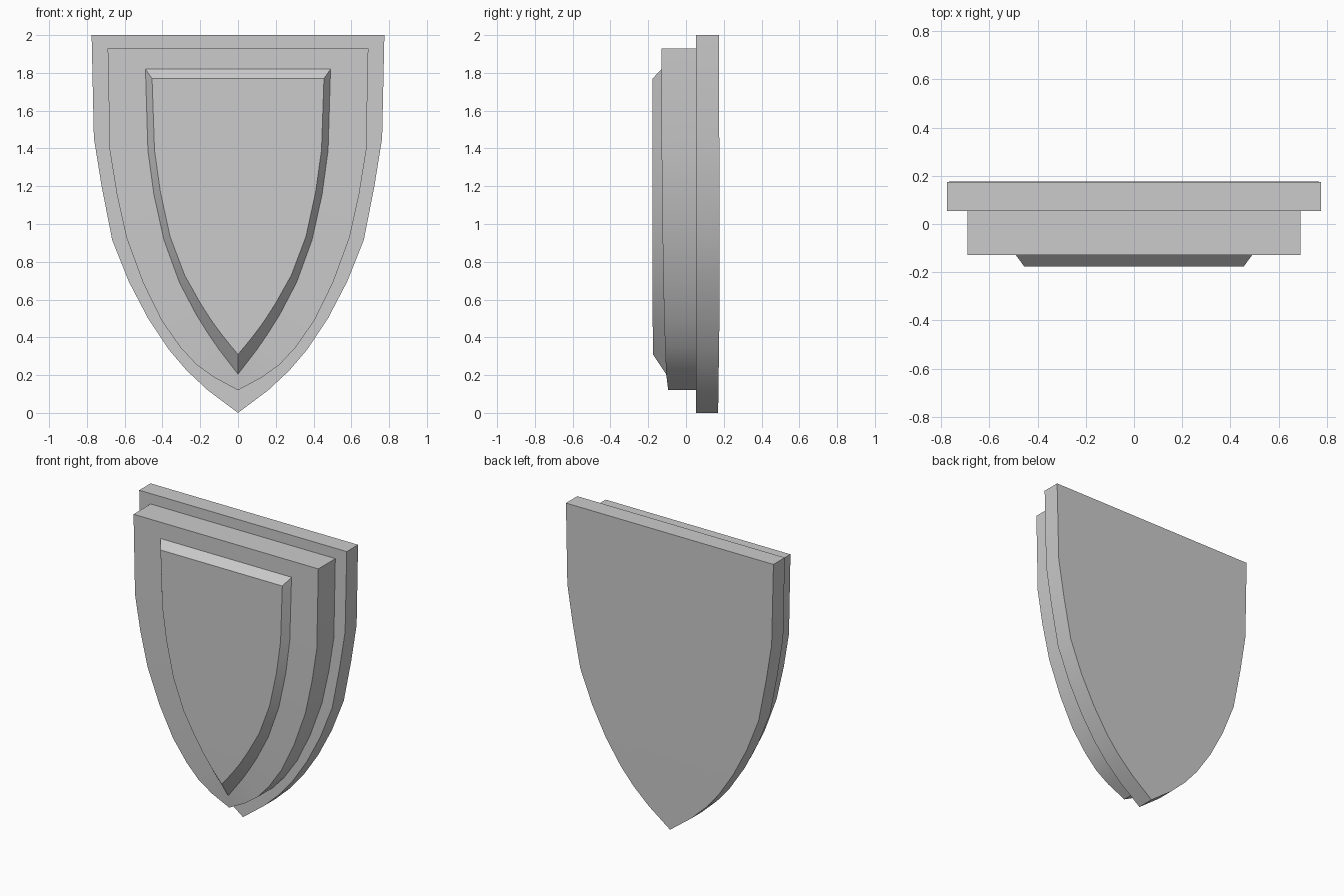
import bpy, bmesh

if "Cube" in bpy.data.objects:
    bpy.data.objects.remove(bpy.data.objects["Cube"])

# Half outlines (x, z) from the top corner down to the tip, same count each
plate = [(.775, 2.0), (.763, 1.455), (.722, 1.2), (.666, .915), (.577, .693),
         (.476, .5), (.366, .335), (.272, .225), (.16, .12), (0, 0)]
body = [(.69, 1.93), (.679, 1.39), (.642, 1.16), (.59, .926), (.503, .69),
        (.405, .49), (.306, .348), (.22, .255), (.125, .187), (0, .12)]
panel = [(.49, 1.82), (.477, 1.39), (.445, 1.155), (.392, .915), (.31, .69),
         (.222, .522), (.155, .415), (.1, .335), (.05, .27), (0, .205)]
face = [(.455, 1.77), (.442, 1.39), (.411, 1.17), (.36, .935), (.283, .73),
        (.2, .582), (.138, .485), (.09, .42), (.045, .363), (0, .31)]


def bend(z, stops):
    """Piecewise linear depth along the height."""
    for (z0, y0), (z1, y1) in zip(stops, stops[1:]):
        if z <= z1:
            return y0 + (y1 - y0) * (z - z0) / (z1 - z0)
    return stops[-1][1]


rear = [(0, .17), (.5, .177), (1.2, .177), (2, .174)]
step = [(0, .053), (2, .053)]
front = [(.12, -.094), (.205, -.105), (.5, -.116), (1.0, -.125), (1.4, -.129), (2, -.129)]
raised = [(0, -.173), (.6, -.177), (2, -.177)]

bm = bmesh.new()


def ring(half, stops):
    pts = half + [(-x, z) for x, z in half[-2::-1]]
    return [bm.verts.new((x, bend(z, stops), z)) for x, z in pts]


def cap(r):
    """Close a ring with strips running across the shield."""
    n = len(r)
    for i in range(n // 2):
        bm.faces.new(list(dict.fromkeys([r[i], r[i + 1], r[n - 2 - i], r[n - 1 - i]])))


# Back plate, thick body and bevelled front panel lofted as one shell
rings = [ring(plate, rear), ring(plate, step), ring(body, step),
         ring(body, front), ring(panel, front), ring(face, raised)]
for a, b in zip(rings, rings[1:]):
    n = len(a)
    for i in range(n):
        j = (i + 1) % n
        bm.faces.new((a[i], a[j], b[j], b[i]))
cap(rings[0])
cap(rings[-1])
bmesh.ops.recalc_face_normals(bm, faces=bm.faces)

mesh = bpy.data.meshes.new("shield")
bm.to_mesh(mesh)
bm.free()
shield = bpy.data.objects.new("shield", mesh)
bpy.context.collection.objects.link(shield)

# Smooth the gentle curves, keep the steps crisp
bpy.context.view_layer.objects.active = shield
shield.select_set(True)
bpy.ops.object.shade_smooth_by_angle(angle=0.5)
